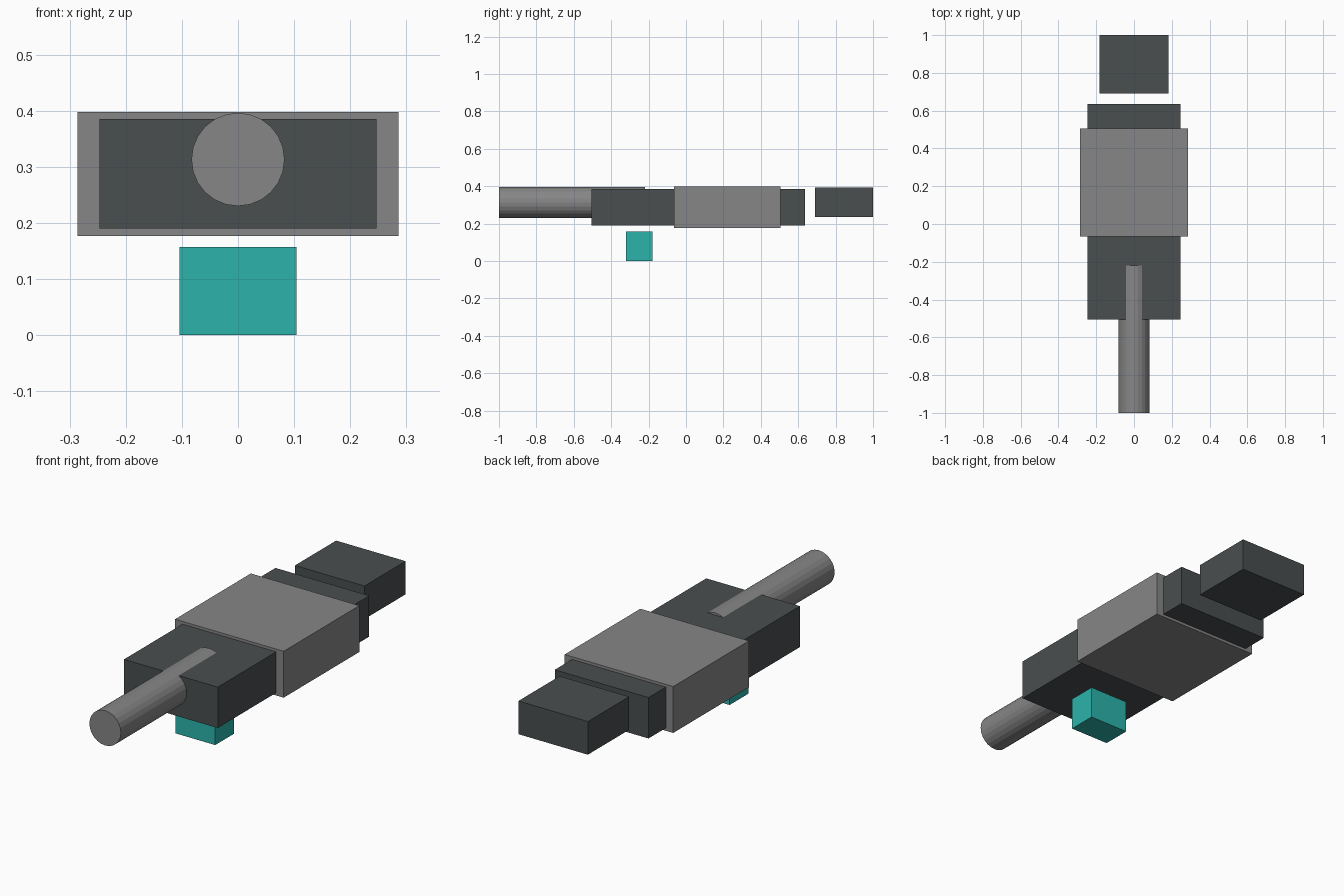
import bpy
import math

if "Cube" in bpy.data.objects:
    bpy.data.objects.remove(bpy.data.objects["Cube"])


def material(name, rgb):
    m = bpy.data.materials.new(name)
    m.diffuse_color = (*rgb, 1.0)
    m.use_nodes = True
    m.node_tree.nodes["Principled BSDF"].inputs["Base Color"].default_value = m.diffuse_color
    return m


grey = material("mid grey", (0.24, 0.24, 0.245))
dark = material("dark slate", (0.067, 0.077, 0.078))
teal = material("teal", (0.025, 0.455, 0.407))


def box(name, half_x, y, z, mat):
    """Box centred on x = 0, spanning the given y and z ranges."""
    bpy.ops.mesh.primitive_cube_add(size=1, location=(0, sum(y) / 2, sum(z) / 2))
    ob = bpy.context.object
    ob.name = name
    ob.scale = (2 * half_x, y[1] - y[0], z[1] - z[0])
    bpy.ops.object.transform_apply(location=False, rotation=False, scale=True)
    ob.data.materials.append(mat)


# Long central body with the wider sleeve around it
box("body", 0.247, (-0.505, 0.635), (0.19, 0.385), dark)
box("sleeve", 0.286, (-0.065, 0.505), (0.177, 0.398), grey)

# Detached rear block and lower block
box("rear_block", 0.183, (0.69, 1.0), (0.235, 0.393), dark)
box("lower_block", 0.104, (-0.32, -0.18), (0.0, 0.157), teal)

# Front tube, partly sunk into the top of the body
y0, y1 = -1.0, -0.22
bpy.ops.mesh.primitive_cylinder_add(vertices=24, radius=0.083, depth=y1 - y0,
                                    location=(0, (y0 + y1) / 2, 0.313),
                                    rotation=(math.pi / 2, 0, 0))
tube = bpy.context.object
tube.name = "front_tube"
tube.data.materials.append(grey)
